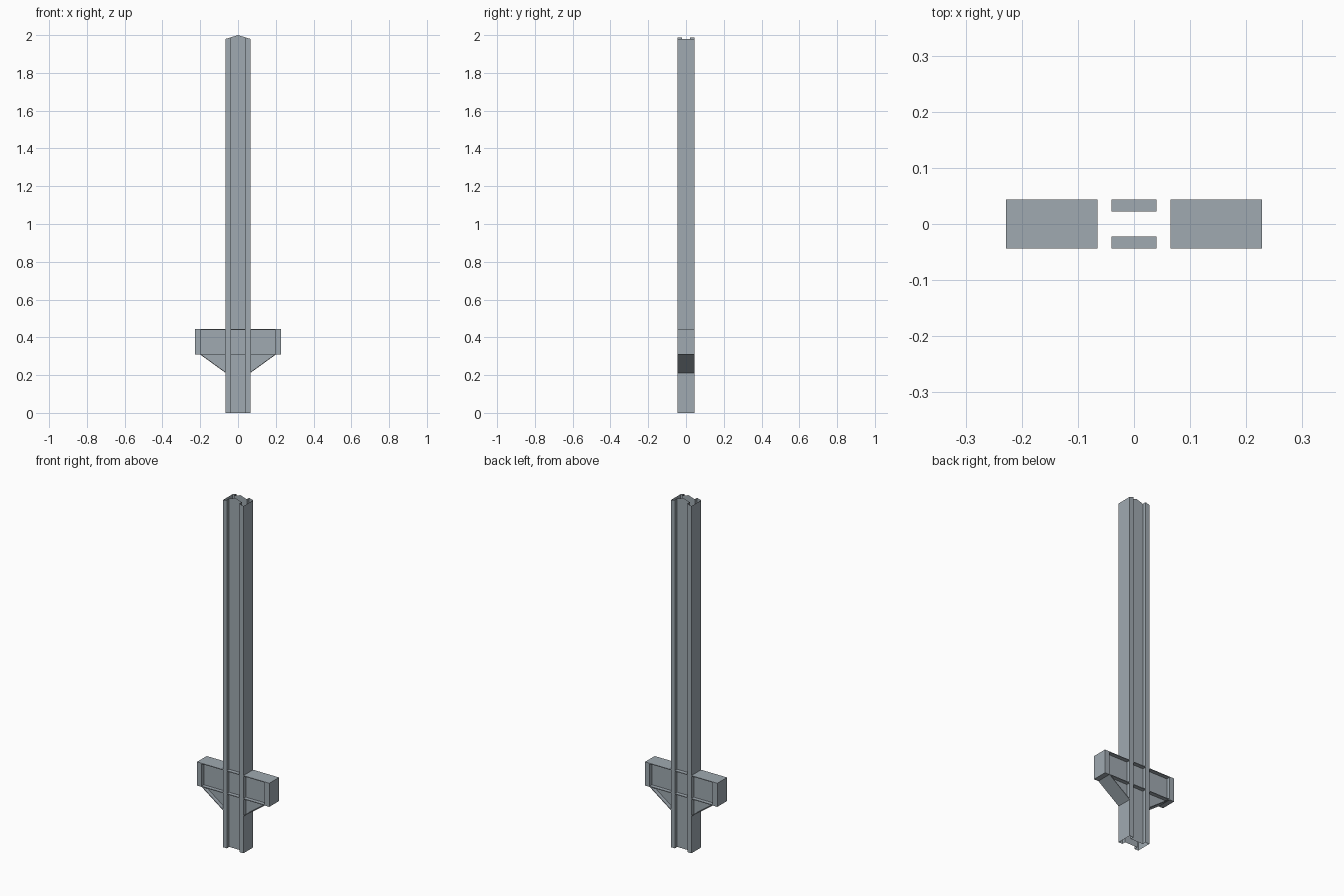
import bpy, bmesh

if "Cube" in bpy.data.objects:
    bpy.data.objects.remove(bpy.data.objects["Cube"])

H, I = 0.065, 0.04       # column half width, inner face of its flanges
W, T = 0.0437, 0.022     # half depth of flanges, half depth of webs
END, POST = 0.228, 0.199 # arm tip, inner face of the end post
Z0, Z1 = 0.308, 0.443    # arm bottom and top
P = 0.004                # thin plate thickness

steel = bpy.data.materials.new("blue_grey_steel")
steel.diffuse_color = (0.35, 0.40, 0.44, 1)
steel.use_nodes = True
steel.node_tree.nodes["Principled BSDF"].inputs["Base Color"].default_value = steel.diffuse_color


def finish(name, bm, mirror=None):
    me = bpy.data.meshes.new(name)
    bm.to_mesh(me)
    bm.free()
    ob = bpy.data.objects.new(name, me)
    bpy.context.collection.objects.link(ob)
    me.materials.append(steel)
    if mirror:
        m = ob.modifiers.new("mirror", 'MIRROR')
        m.use_axis = [a in mirror for a in "xyz"]
        m.use_mirror_merge = False
    return ob


def prism(name, pts, y0, y1, mirror):
    """Extrude an x-z outline along y."""
    bm = bmesh.new()
    a = [bm.verts.new((x, y0, z)) for x, z in pts]
    b = [bm.verts.new((x, y1, z)) for x, z in pts]
    bm.faces.new(a)
    bm.faces.new(b[::-1])
    for k in range(len(pts)):
        n = (k + 1) % len(pts)
        bm.faces.new((a[k], b[k], b[n], a[n]))
    bmesh.ops.recalc_face_normals(bm, faces=bm.faces)
    return finish(name, bm, mirror)


def rect(x0, x1, z0, z1):
    return [(x0, z0), (x1, z0), (x1, z1), (x0, z1)]


# column: open-ended I section, top rising to a ridge in the middle
half = [(H, -W), (H, W), (I, W), (I, T), (0, T), (-I, T), (-I, W)]
outline = half + [(-x, -y) for x, y in half]
bm = bmesh.new()
low = [bm.verts.new((x, y, 0)) for x, y in outline]
high = [bm.verts.new((x, y, 2 - 0.02 * abs(x) / H)) for x, y in outline]
for k in range(len(outline)):
    n = (k + 1) % len(outline)
    bm.faces.new((low[k], low[n], high[n], high[k]))
finish("column", bm)

# side arms: flanges, web and end post
prism("arm_top_flange", rect(H, END, Z1 - P, Z1), -W, W, "x")
prism("arm_bottom_flange", rect(H, END, Z0, Z0 + P), -W, W, "x")
prism("arm_web", rect(H, POST, Z0 + P, Z1 - P), -T, T, "x")
prism("arm_end_post", rect(POST, END, Z0 + P, Z1 - P), -W, W, "x")

# sloped braces under the arms
prism("brace_web", [(H, 0.215), (POST - 0.004, Z0), (H, Z0)], -T, T, "x")
prism("brace_flange", [(H, 0.211), (POST, Z0), (POST - 0.007, Z0), (H, 0.216)],
      -W, W, "x")

# stiffener plates between the column flanges
for name, z in (("upper_stiffener", Z1 - P), ("lower_stiffener", Z0)):
    prism(name, rect(-I, I, z, z + P), T, W, "y")
